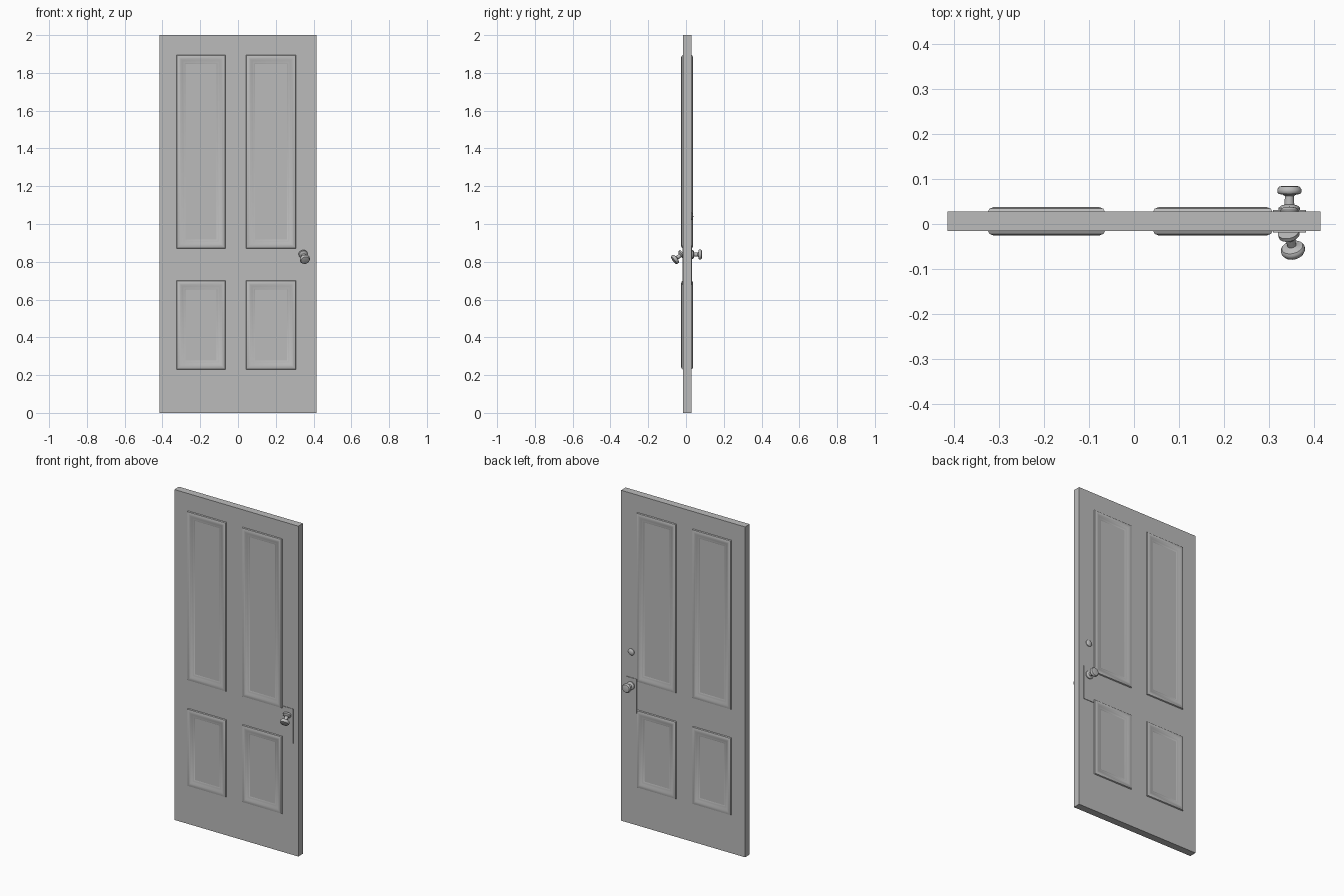
import bpy, bmesh, math
from mathutils import Vector

cube = bpy.data.objects.get("Cube")
if cube:
    bpy.data.objects.remove(cube, do_unlink=True)

grey = bpy.data.materials.new("plain grey")
grey.use_nodes = True
grey.diffuse_color = (0.5, 0.5, 0.5, 1)
grey.node_tree.nodes["Principled BSDF"].inputs["Base Color"].default_value = (0.5, 0.5, 0.5, 1)

FRONT, BACK = -0.016, 0.028


def finish(name, bm, smooth=None):
    bmesh.ops.recalc_face_normals(bm, faces=bm.faces)
    mesh = bpy.data.meshes.new(name)
    bm.to_mesh(mesh)
    bm.free()
    mesh.materials.append(grey)
    ob = bpy.data.objects.new(name, mesh)
    bpy.context.collection.objects.link(ob)
    if smooth:
        bpy.ops.object.select_all(action="DESELECT")
        ob.select_set(True)
        bpy.context.view_layer.objects.active = ob
        bpy.ops.object.shade_smooth_by_angle(angle=math.radians(smooth))
    return ob


def box(name, x0, x1, y0, y1, z0, z1):
    bm = bmesh.new()
    bmesh.ops.create_cube(bm, size=1)
    for v in bm.verts:
        v.co = Vector(((x0 + x1) / 2 + v.co.x * (x1 - x0),
                       (y0 + y1) / 2 + v.co.y * (y1 - y0),
                       (z0 + z1) / 2 + v.co.z * (z1 - z0)))
    return finish(name, bm)


def moulding(name, x0, x1, z0, z1, face, side):
    """Picture-frame moulding swept round a rectangle: (inset, height) steps."""
    profile = [(0, 0), (0.003, 0.006), (0.012, 0.0095), (0.022, 0.008),
               (0.032, 0.004), (0.040, 0.0035), (0.048, 0)]
    bm = bmesh.new()
    rings = []
    for inset, height in profile:
        y = face + side * height
        a, b, c, d = x0 + inset, x1 - inset, z0 + inset, z1 - inset
        rings.append([bm.verts.new(p) for p in ((a, y, c), (b, y, c), (b, y, d), (a, y, d))])
    for r, s in zip(rings, rings[1:] + rings[:1]):
        for i in range(4):
            j = (i + 1) % 4
            bm.faces.new((r[i], r[j], s[j], s[i]))
    return finish(name, bm, 35)


def lathe(name, profile, base, axis, segments=24):
    """Turn (radius, distance) points round an axis leaving the base."""
    bm = bmesh.new()
    turn = Vector((0, 0, 1)).rotation_difference(Vector(axis).normalized())
    verts = [bm.verts.new((r, 0, h)) for r, h in profile]
    edges = [bm.edges.new(pair) for pair in zip(verts, verts[1:])]
    bmesh.ops.spin(bm, geom=verts + edges, cent=(0, 0, 0), axis=(0, 0, 1),
                   angle=math.tau, steps=segments)
    bmesh.ops.remove_doubles(bm, verts=bm.verts, dist=0.00005)
    for v in bm.verts:
        v.co = turn @ v.co + Vector(base)
    return finish(name, bm, 40)


# Door leaf
box("door_leaf", -0.415, 0.415, FRONT, BACK, 0, 2)

# Raised mouldings, two tall and two short on each face
for face_name, face, side in (("front", FRONT, -1), ("back", BACK, 1)):
    for col, x0, x1 in (("right", -0.325, -0.065), ("left", 0.043, 0.308)):
        for row, z0, z1 in (("upper", 0.87, 1.895), ("lower", 0.23, 0.70)):
            moulding(f"{face_name}_{row}_{col}_moulding", x0, x1, z0, z1, face, side)

# Lock plates
box("front_lock_plate", 0.31, 0.383, FRONT - 0.003, FRONT, 0.678, 0.885)
box("back_lock_plate", 0.31, 0.383, BACK, BACK + 0.003, 0.678, 0.885)

# Door knobs: rosette, neck and rounded grip turned in one piece
knob = [(0, 0), (0.024, 0), (0.024, 0.008), (0.018, 0.013), (0.011, 0.015),
        (0.010, 0.034), (0.014, 0.037), (0.024, 0.039), (0.027, 0.043),
        (0.027, 0.049), (0.023, 0.055), (0.015, 0.057), (0, 0.057)]
lathe("back_knob", knob, (0.346, BACK, 0.838), (0, 1, 0))
lathe("front_knob", [(r, h * 1.1) for r, h in knob], (0.344, FRONT - 0.002, 0.843), (0.2, -0.8, -0.6))

# Small round bolt turn above the back knob
lathe("back_bolt_turn", [(0, 0), (0.02, 0), (0.02, 0.003), (0.015, 0.008), (0.007, 0.01), (0, 0.0105)],
      (0.346, BACK, 1.04), (0, 1, 0))
